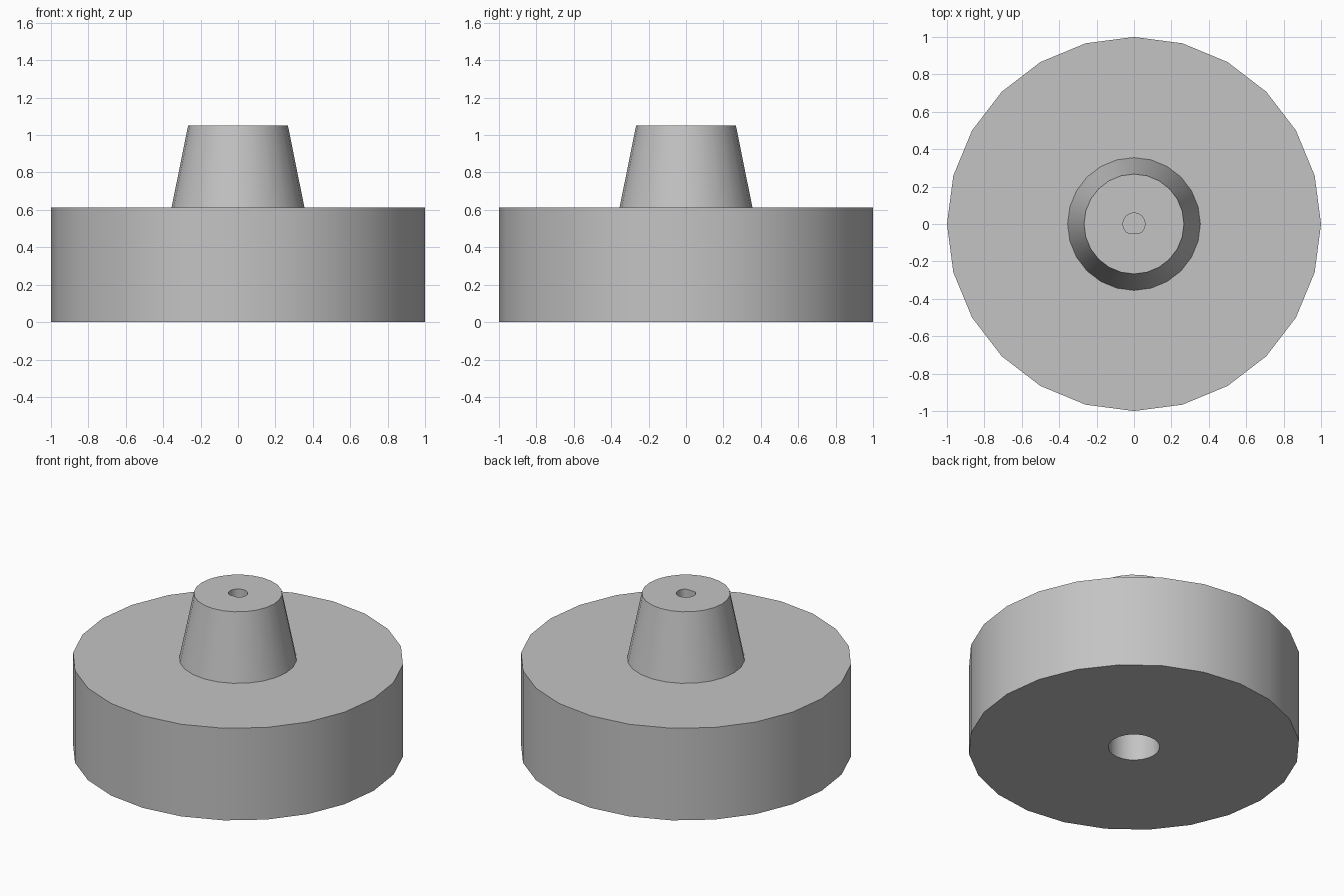
import bpy
import bmesh
import math

SIDES = 24

cube = bpy.data.objects.get("Cube")
if cube:
    bpy.data.objects.remove(cube, do_unlink=True)

# One plain grey for every part
GREY = (0.55, 0.55, 0.55, 1.0)
grey = bpy.data.materials.new("grey_plastic")
grey.use_nodes = True
grey.diffuse_color = GREY
grey.node_tree.nodes["Principled BSDF"].inputs["Base Color"].default_value = GREY


def lathe(name, profile, cap_start=False, cap_end=False):
    """Skin rings of (radius, height, lowest y); the lowest y cuts a flat into a ring."""
    bm = bmesh.new()
    rings = []
    for radius, z, flat in profile:
        ring = []
        for i in range(SIDES):
            a = math.tau * i / SIDES
            y = max(radius * math.sin(a), flat)
            ring.append(bm.verts.new((radius * math.cos(a), y, z)))
        rings.append(ring)
    for low, high in zip(rings, rings[1:]):
        for i in range(SIDES):
            j = (i + 1) % SIDES
            bm.faces.new((low[i], low[j], high[j], high[i]))
    if cap_start:
        bm.faces.new(rings[0][::-1])
    if cap_end:
        bm.faces.new(rings[-1])
    mesh = bpy.data.meshes.new(name)
    bm.to_mesh(mesh)
    bm.free()
    mesh.materials.append(grey)
    obj = bpy.data.objects.new(name, mesh)
    bpy.context.collection.objects.link(obj)
    bpy.ops.object.select_all(action="DESELECT")
    obj.select_set(True)
    bpy.context.view_layer.objects.active = obj
    bpy.ops.object.shade_smooth_by_angle(angle=math.radians(35))
    return obj


ROUND = -2.0                # no flat
WHEEL_TOP, HUB_TOP = 0.614, 1.05
HUB_R, BORE_R = 0.355, 0.155
SHAFT_R, SHAFT_FLAT = 0.059, -0.048

# Wide disc with a blind bore in its underside
lathe("wheel_disc", [
    (BORE_R, 0.42, ROUND),
    (BORE_R, 0, ROUND),
    (1, 0, ROUND),
    (1, WHEEL_TOP, ROUND),
    (HUB_R, WHEEL_TOP, ROUND),
], cap_start=True)

# Tapered hub with a D-shaped shaft socket in its top
lathe("tapered_hub", [
    (HUB_R, WHEEL_TOP, ROUND),
    (0.267, HUB_TOP, ROUND),
    (SHAFT_R, HUB_TOP, SHAFT_FLAT),
    (SHAFT_R, 0.6, SHAFT_FLAT),
], cap_end=True)
